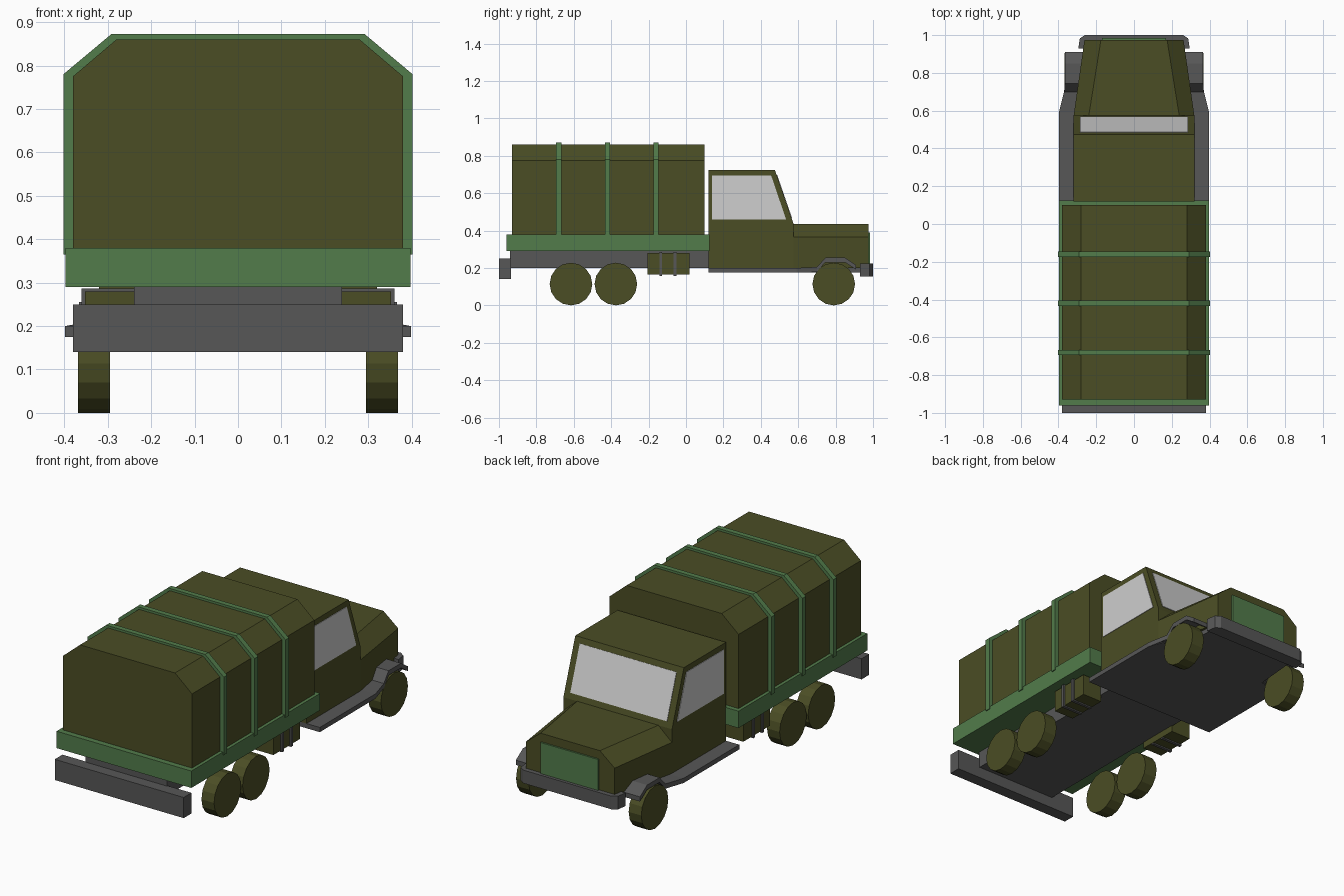
import bpy
import bmesh
from math import radians
from mathutils import Vector

cube = bpy.data.objects.get("Cube")
if cube:
    bpy.data.objects.remove(cube, do_unlink=True)


def material(name, rgb):
    m = bpy.data.materials.new(name)
    m.use_nodes = True
    m.diffuse_color = (*rgb, 1)
    bsdf = m.node_tree.nodes["Principled BSDF"]
    bsdf.inputs["Base Color"].default_value = (*rgb, 1)
    bsdf.inputs["Roughness"].default_value = 0.8
    return m


OLIVE = material("olive_paint", (0.07, 0.075, 0.018))
GREEN = material("green_paint", (0.085, 0.2, 0.07))
GREY = material("dark_grey_metal", (0.095, 0.095, 0.095))
GLASS = material("pale_glass", (0.62, 0.62, 0.62))


def loft(name, rings, mat):
    """Closed solid through matching rings of points, capped at both ends."""
    bm = bmesh.new()
    loops = [[bm.verts.new(p) for p in ring] for ring in rings]
    for a, b in zip(loops, loops[1:]):
        for i in range(len(a)):
            j = (i + 1) % len(a)
            bm.faces.new((a[i], a[j], b[j], b[i]))
    bm.faces.new(loops[0])
    bm.faces.new(loops[-1])
    bmesh.ops.recalc_face_normals(bm, faces=bm.faces)
    me = bpy.data.meshes.new(name)
    bm.to_mesh(me)
    bm.free()
    me.materials.append(mat)
    ob = bpy.data.objects.new(name, me)
    bpy.context.collection.objects.link(ob)
    return ob


def prism(name, profile, axis, lo, hi, mat):
    """Extrude a 2D profile along x, y or z."""
    def place(p, d):
        q = list(p)
        q.insert("xyz".index(axis), d)
        return Vector(q)
    return loft(name, [[place(p, d) for p in profile] for d in (lo, hi)], mat)


def box(name, x, y, z, mat):
    return prism(name, [(x[0], y[0]), (x[1], y[0]), (x[1], y[1]), (x[0], y[1])],
                 "z", z[0], z[1], mat)


def mirrored(half):
    """Complete a half outline given from bottom to top on +x."""
    return half + [(-x, v) for x, v in reversed(half)]


# Chassis, bed and rear bumper
box("chassis", (-0.24, 0.24), (-0.94, 0.14), (0.20, 0.29), GREY)
box("cargo_bed", (-0.397, 0.397), (-0.96, 0.125), (0.29, 0.38), GREEN)
box("rear_bumper", (-0.38, 0.38), (-1.0, -0.935), (0.14, 0.25), GREY)

# Canvas cover with hoops
prism("canvas_cover", mirrored([(0.38, 0.37), (0.38, 0.775), (0.28, 0.86)]),
      "y", -0.93, 0.10, OLIVE)
for i, y in enumerate((-0.68, -0.42, -0.16)):
    prism(f"cover_hoop_{i + 1}", mirrored([(0.402, 0.365), (0.402, 0.78), (0.292, 0.872)]),
          "y", y - 0.014, y + 0.014, GREEN)

# Cab and bonnet
prism("cab", [(0.12, 0.20), (0.12, 0.725), (0.475, 0.725), (0.575, 0.435), (0.575, 0.20)],
      "x", -0.32, 0.32, OLIVE)


def bonnet_ring(y, side, top):
    half = [(side, 0.20), (side, 0.365), (top, 0.435)]
    return [(x, y, z) for x, z in mirrored(half)]


loft("bonnet", [bonnet_ring(0.57, 0.32, 0.24), bonnet_ring(0.975, 0.262, 0.175)], OLIVE)
box("grille", (-0.17, 0.17), (0.97, 0.984), (0.22, 0.39), GREEN)

# Windows
side_window = [(0.14, 0.46), (0.14, 0.695), (0.455, 0.695), (0.535, 0.46)]
for side, s in (("left", 1), ("right", -1)):
    prism(f"{side}_window", side_window, "x", s * 0.317, s * 0.323, GLASS)
slope = Vector((0, 0.1, -0.29))
outward = Vector((0, 0.29, 0.1)).normalized() * 0.003
roof_edge = Vector((0, 0.475, 0.725))
pane = [roof_edge + slope * t + Vector((x, 0, 0))
        for x, t in ((-0.285, 0.1), (0.285, 0.1), (0.285, 0.9), (-0.285, 0.9))]
loft("windscreen", [[p - outward for p in pane], [p + outward for p in pane]], GLASS)

# Cab floor and front bumper
prism("cab_floor", mirrored([(0.398, 0.12), (0.398, 0.59), (0.37, 0.67),
                             (0.28, 0.68), (0.255, 0.96)]), "z", 0.175, 0.20, GREY)
prism("front_bumper", mirrored([(0.295, 0.93), (0.287, 0.982), (0.26, 1.0)]),
      "z", 0.155, 0.225, GREY)

# Running boards that rise into wheel arches: y, top height, outer x
fender_path = [(0.12, 0.20, 0.398), (0.59, 0.20, 0.398), (0.70, 0.205, 0.37),
               (0.745, 0.255, 0.366), (0.85, 0.255, 0.366), (0.91, 0.215, 0.366)]
for side, s in (("left", 1), ("right", -1)):
    rings = [[(s * 0.25, y, z - 0.025), (s * x, y, z - 0.025), (s * x, y, z), (s * 0.25, y, z)]
             for y, z, x in fender_path]
    loft(f"{side}_running_board", rings, GREY)

    # Side tanks with straps
    tank_x = sorted((s * 0.235, s * 0.352))
    box(f"{side}_tank", tank_x, (-0.205, 0.02), (0.165, 0.28), OLIVE)
    strap_x = sorted((s * 0.237, s * 0.36))
    for i, y in enumerate((-0.135, -0.06)):
        box(f"{side}_tank_strap_{i + 1}", strap_x, (y - 0.008, y + 0.008), (0.158, 0.286), GREY)

    # Wheels
    for name, y in (("front", 0.79), ("middle", -0.375), ("rear", -0.615)):
        bpy.ops.mesh.primitive_cylinder_add(vertices=16, radius=0.114, depth=0.074,
                                            location=(s * 0.332, y, 0.114),
                                            rotation=(0, radians(90), 0))
        wheel = bpy.context.object
        wheel.name = f"{side}_{name}_wheel"
        wheel.data.materials.append(OLIVE)
